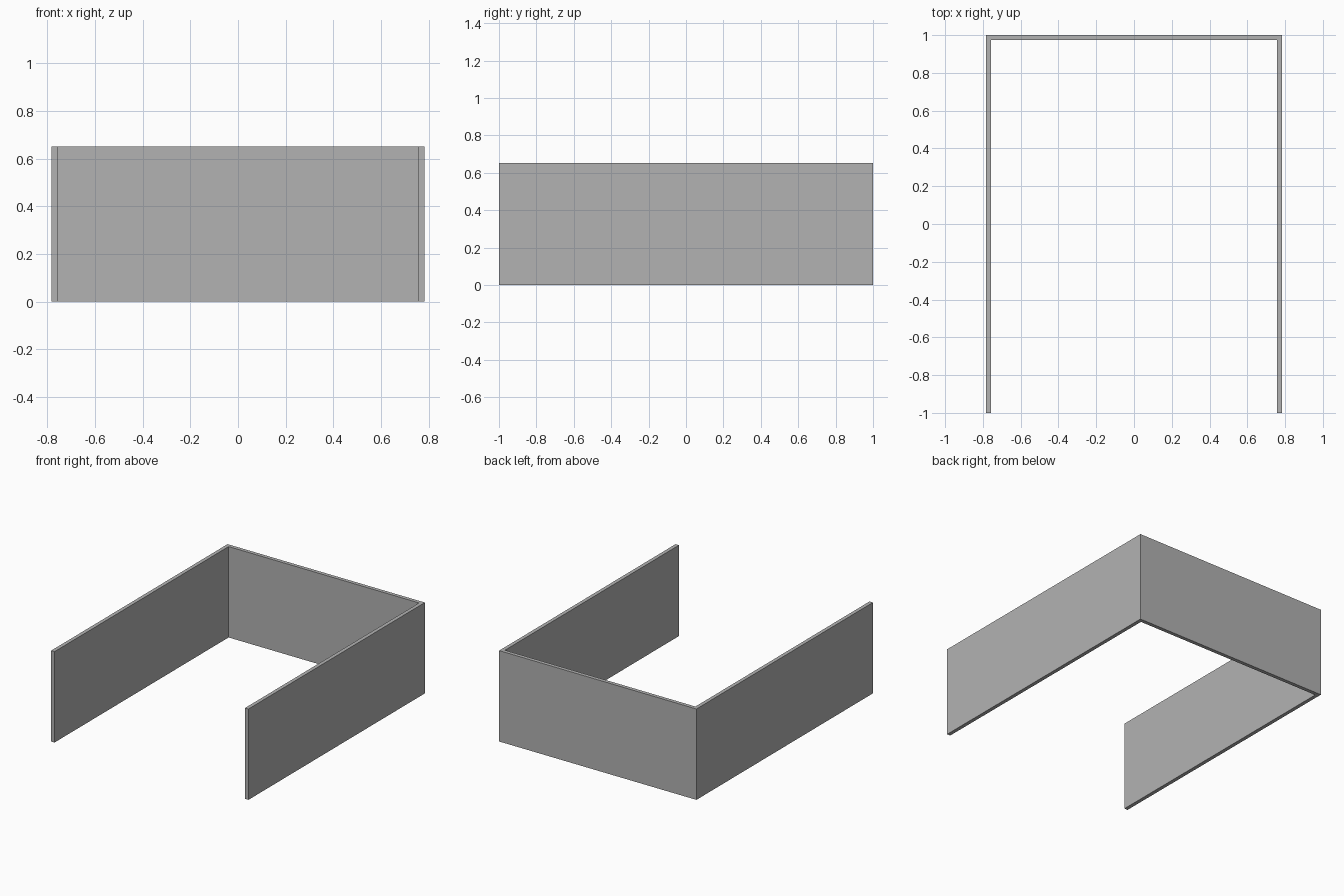
import bpy, bmesh

if "Cube" in bpy.data.objects:
    bpy.data.objects.remove(bpy.data.objects["Cube"])

# Overall half width, half depth, height and wall thickness
W, D, H, T = 0.783, 1.0, 0.652, 0.027

grey = bpy.data.materials.new("plain grey")
grey.diffuse_color = (0.448, 0.448, 0.448, 1)
grey.use_nodes = True
grey.node_tree.nodes["Principled BSDF"].inputs["Base Color"].default_value = grey.diffuse_color

# U-shaped wall: right half of the outline, mirrored for the left half
right = [(W - T, D - T), (W - T, -D), (W, -D), (W, D)]
outline = right + [(-x, y) for x, y in reversed(right)]

bm = bmesh.new()
base = bm.faces.new([bm.verts.new((x, y, 0)) for x, y in outline])
top = bmesh.ops.extrude_face_region(bm, geom=[base], use_keep_orig=True)
bmesh.ops.translate(bm, vec=(0, 0, H),
                    verts=[v for v in top["geom"] if isinstance(v, bmesh.types.BMVert)])
bmesh.ops.recalc_face_normals(bm, faces=bm.faces)

mesh = bpy.data.meshes.new("three_sided_wall")
bm.to_mesh(mesh)
bm.free()
mesh.materials.append(grey)
bpy.context.collection.objects.link(bpy.data.objects.new("three_sided_wall", mesh))
